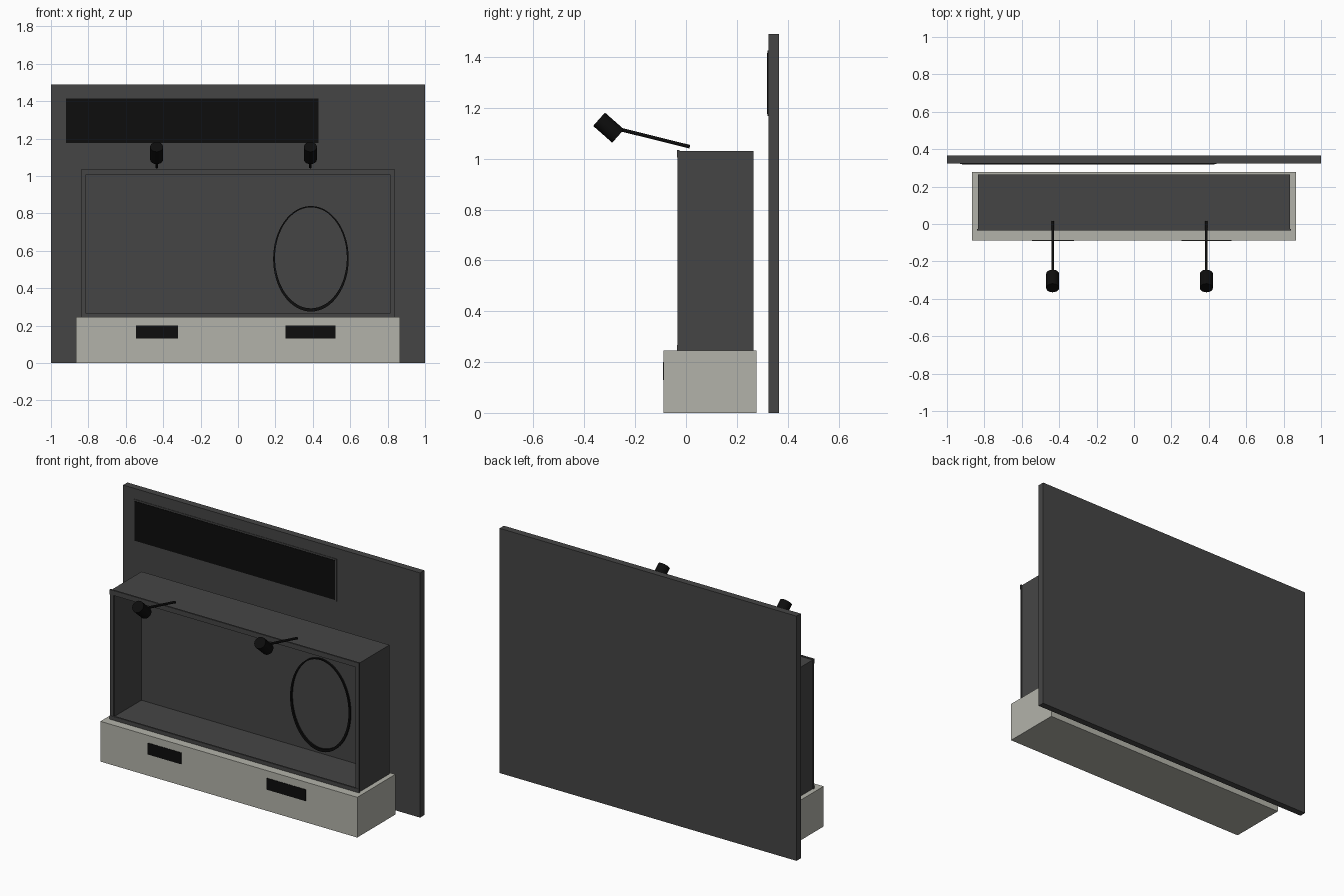
import bpy, bmesh, math
from mathutils import Vector

cube = bpy.data.objects.get("Cube")
if cube:
    bpy.data.objects.remove(cube, do_unlink=True)


def material(name, rgb):
    m = bpy.data.materials.new(name)
    m.use_nodes = True
    colour = (*rgb, 1)
    m.diffuse_color = colour
    m.node_tree.nodes["Principled BSDF"].inputs["Base Color"].default_value = colour
    return m


GREY = material("charcoal grey", (0.06, 0.06, 0.06))
STONE = material("pale stone", (0.45, 0.45, 0.40))
BLACK = material("matte black", (0.004, 0.004, 0.004))


def finish(name, bm, mat):
    bmesh.ops.recalc_face_normals(bm, faces=bm.faces)
    mesh = bpy.data.meshes.new(name)
    bm.to_mesh(mesh)
    bm.free()
    mesh.materials.append(mat)
    obj = bpy.data.objects.new(name, mesh)
    bpy.context.collection.objects.link(obj)
    return obj


def box(name, x, y, z, mat):
    """Box from (min, max) ranges on each axis."""
    bm = bmesh.new()
    bmesh.ops.create_cube(bm, size=1)
    for v in bm.verts:
        v.co = [r[0] if c < 0 else r[1] for c, r in zip(v.co, (x, y, z))]
    return finish(name, bm, mat)


def rod(name, start, end, radius, sides, mat):
    """Cylinder between two points."""
    a, b = Vector(start), Vector(end)
    bm = bmesh.new()
    bmesh.ops.create_cone(bm, cap_ends=True, segments=sides, radius1=radius,
                          radius2=radius, depth=(b - a).length)
    turn = (b - a).to_track_quat('Z', 'Y')
    for v in bm.verts:
        v.co = turn @ v.co + (a + b) / 2
    return finish(name, bm, mat)


# Back wall with the long sign panel
box("back_wall", (-1, 1), (0.324, 0.365), (0, 1.49), GREY)
box("sign_backing", (-0.93, 0.44), (0.321, 0.325), (1.168, 1.425), GREY)
box("sign_panel", (-0.92, 0.43), (0.318, 0.322), (1.175, 1.415), BLACK)

# Plinth with two vent plates
box("plinth", (-0.865, 0.865), (-0.088, 0.278), (0, 0.245), STONE)
for side, x in (("right", (-0.545, -0.32)), ("left", (0.255, 0.52))):
    box(side + "_vent", x, (-0.091, -0.087), (0.13, 0.2), BLACK)

# Open-fronted display case: a cube with its front inset and pushed inward
case = box("display_case", (-0.835, 0.835), (-0.028, 0.265), (0.245, 1.03), GREY)
bm = bmesh.new()
bm.from_mesh(case.data)
front = min(bm.faces, key=lambda f: f.calc_center_median().y)
bmesh.ops.inset_region(bm, faces=[front], thickness=0.02)
hole = bmesh.ops.extrude_face_region(bm, geom=[front])["geom"]
bmesh.ops.delete(bm, geom=[front], context='FACES_ONLY')
for v in hole:
    if isinstance(v, bmesh.types.BMVert):
        v.co.y = 0.243
bmesh.ops.recalc_face_normals(bm, faces=bm.faces)
bm.to_mesh(case.data)
bm.free()

# Trim around the opening
box("trim_top", (-0.84, 0.84), (-0.036, -0.026), (1.005, 1.035), GREY)
box("trim_bottom", (-0.84, 0.84), (-0.036, -0.026), (0.245, 0.268), GREY)
for side, s in (("left", 1), ("right", -1)):
    box("trim_" + side, sorted((s * 0.815, s * 0.84)), (-0.034, -0.026),
        (0.268, 1.005), GREY)

# Oval ring on the rear of the case, slightly thicker at the bottom
bm = bmesh.new()
rows = []
for i in range(64):
    t = math.tau * i / 64
    c, s = math.cos(t), math.sin(t)
    outer = (0.39 + 0.202 * c, 0.557 + 0.282 * s)
    inner = (0.39 + 0.192 * c, 0.562 + 0.27 * s)
    rows.append([bm.verts.new((p[0], y, p[1])) for p, y in
                 ((outer, 0.244), (outer, 0.232), (inner, 0.232), (inner, 0.244))])
for i, a in enumerate(rows):
    b = rows[(i + 1) % len(rows)]
    for k in range(4):
        n = (k + 1) % 4
        bm.faces.new((a[k], b[k], b[n], a[n]))
finish("oval_ring", bm, BLACK)

# Two spotlights on arms
for side, x in (("right", -0.435), ("left", 0.387)):
    rod(side + "_lamp_arm", (x, 0.015, 1.047), (x, -0.275, 1.119), 0.007, 12, BLACK)
    head = rod(side + "_lamp_head", (x, -0.342, 1.155), (x, -0.267, 1.089),
               0.035, 20, BLACK)
    bpy.ops.object.select_all(action='DESELECT')
    head.select_set(True)
    bpy.context.view_layer.objects.active = head
    bpy.ops.object.shade_smooth_by_angle()
